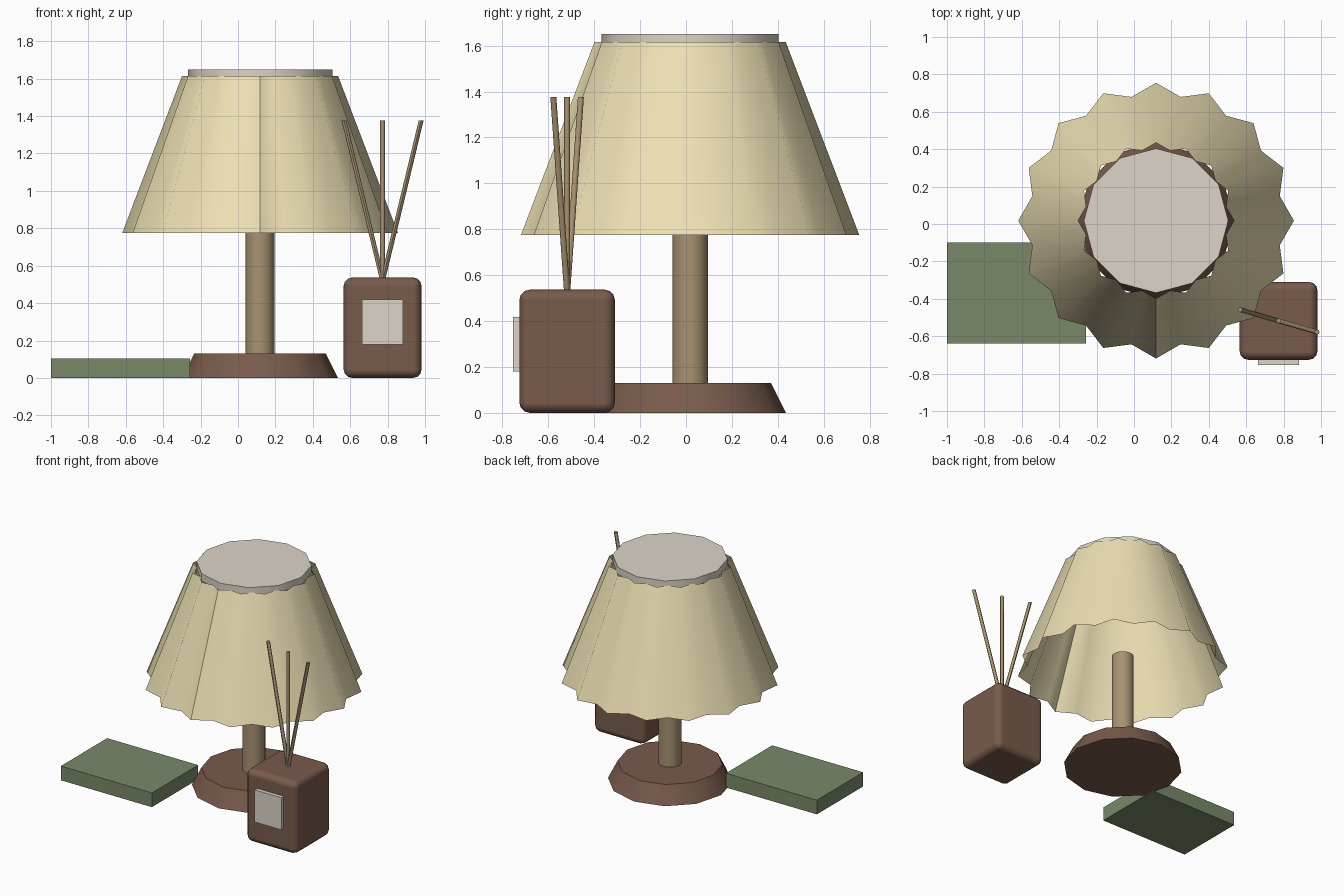
import bpy, bmesh, math
from mathutils import Vector

if "Cube" in bpy.data.objects:
    bpy.data.objects.remove(bpy.data.objects["Cube"])


def material(name, rgb):
    m = bpy.data.materials.new(name)
    m.diffuse_color = (*rgb, 1)
    m.use_nodes = True
    m.node_tree.nodes["Principled BSDF"].inputs["Base Color"].default_value = m.diffuse_color
    return m


cream = material("cream_fabric", (0.85, 0.75, 0.46))
brown = material("brown", (0.19, 0.105, 0.07))
wood = material("light_wood", (0.39, 0.29, 0.17))
pale = material("pale", (0.72, 0.66, 0.58))
green = material("green_cover", (0.19, 0.25, 0.14))

LX, LY = 0.118, 0.018      # lamp axis
BX, BY = 0.773, -0.518     # bottle axis


def finish(obj, name, mat, angle=None):
    obj.name = name
    obj.data.materials.append(mat)
    if angle:
        bpy.ops.object.select_all(action='DESELECT')
        obj.select_set(True)
        bpy.context.view_layer.objects.active = obj
        bpy.ops.object.shade_smooth_by_angle(angle=math.radians(angle))
    return obj


def box(name, lo, hi, mat):
    lo, hi = Vector(lo), Vector(hi)
    bpy.ops.mesh.primitive_cube_add(size=1, location=(lo + hi) / 2)
    o = bpy.context.object
    o.scale = hi - lo
    bpy.ops.object.transform_apply(location=False, rotation=False, scale=True)
    return finish(o, name, mat)


def frustum(name, p0, p1, r0, r1, n, mat):
    """Capped n-sided tube between two points with level ends."""
    bm = bmesh.new()
    rings = []
    for p, r in ((p0, r0), (p1, r1)):
        rings.append([bm.verts.new((p[0] + r * math.cos(2 * math.pi * i / n),
                                    p[1] + r * math.sin(2 * math.pi * i / n), p[2]))
                      for i in range(n)])
    a, b = rings
    for i in range(n):
        j = (i + 1) % n
        bm.faces.new((a[i], a[j], b[j], b[i]))
    bm.faces.new(a[::-1])
    bm.faces.new(b)
    me = bpy.data.meshes.new(name)
    bm.to_mesh(me)
    bm.free()
    o = bpy.data.objects.new(name, me)
    bpy.context.collection.objects.link(o)
    return finish(o, name, mat, 46)


# Lamp base, post and top disc
frustum("lamp_base", (LX, LY, 0), (LX, LY, 0.13), 0.417, 0.352, 12, brown)
frustum("lamp_post", (LX, LY, 0.13), (LX, LY, 0.895), 0.077, 0.077, 16, wood)
frustum("shade_top_disc", (LX, LY, 1.595), (LX, LY, 1.65), 0.386, 0.386, 12, pale)

# Pleated open shade, with a seam at the front
bm = bmesh.new()
N = 32
pairs = []
for i in range(N + 1):
    a = -math.pi / 2 + 2 * math.pi * i / N
    k = 1 if i % 2 == 0 else 0.915
    pairs.append([bm.verts.new((LX + r * k * math.cos(a), LY + r * k * math.sin(a), z))
                  for r, z in ((0.737, 0.775), (0.417, 1.615))])
for (a0, a1), (b0, b1) in zip(pairs, pairs[1:]):
    bm.faces.new((a0, b0, b1, a1)).smooth = True
mesh = bpy.data.meshes.new("lamp_shade")
bm.to_mesh(mesh)
bm.free()
shade = bpy.data.objects.new("lamp_shade", mesh)
bpy.context.collection.objects.link(shade)
finish(shade, "lamp_shade", cream)

# Diffuser bottle with rounded edges, and its label
bottle = box("diffuser_bottle", (BX - 0.208, BY - 0.208, 0), (BX + 0.208, BY + 0.208, 0.537), brown)
bev = bottle.modifiers.new("rounding", 'BEVEL')
bev.width = 0.045
bev.segments = 3
for p in bottle.data.polygons:
    p.use_smooth = True
bev.harden_normals = True
box("bottle_label", (BX - 0.109, -0.754, 0.18), (BX + 0.109, -0.722, 0.418), pale)

# Reeds fanning out of the bottle
for i in (-1, 0, 1):
    frustum("reed_%d" % (i + 2), (BX, BY, 0.52),
            (BX + 0.206 * i, BY - 0.06 * i, 1.376), 0.013, 0.013, 8, wood)

# Book lying beside the lamp
box("book", (-1, -0.64, 0), (-0.256, -0.10, 0.105), green)
